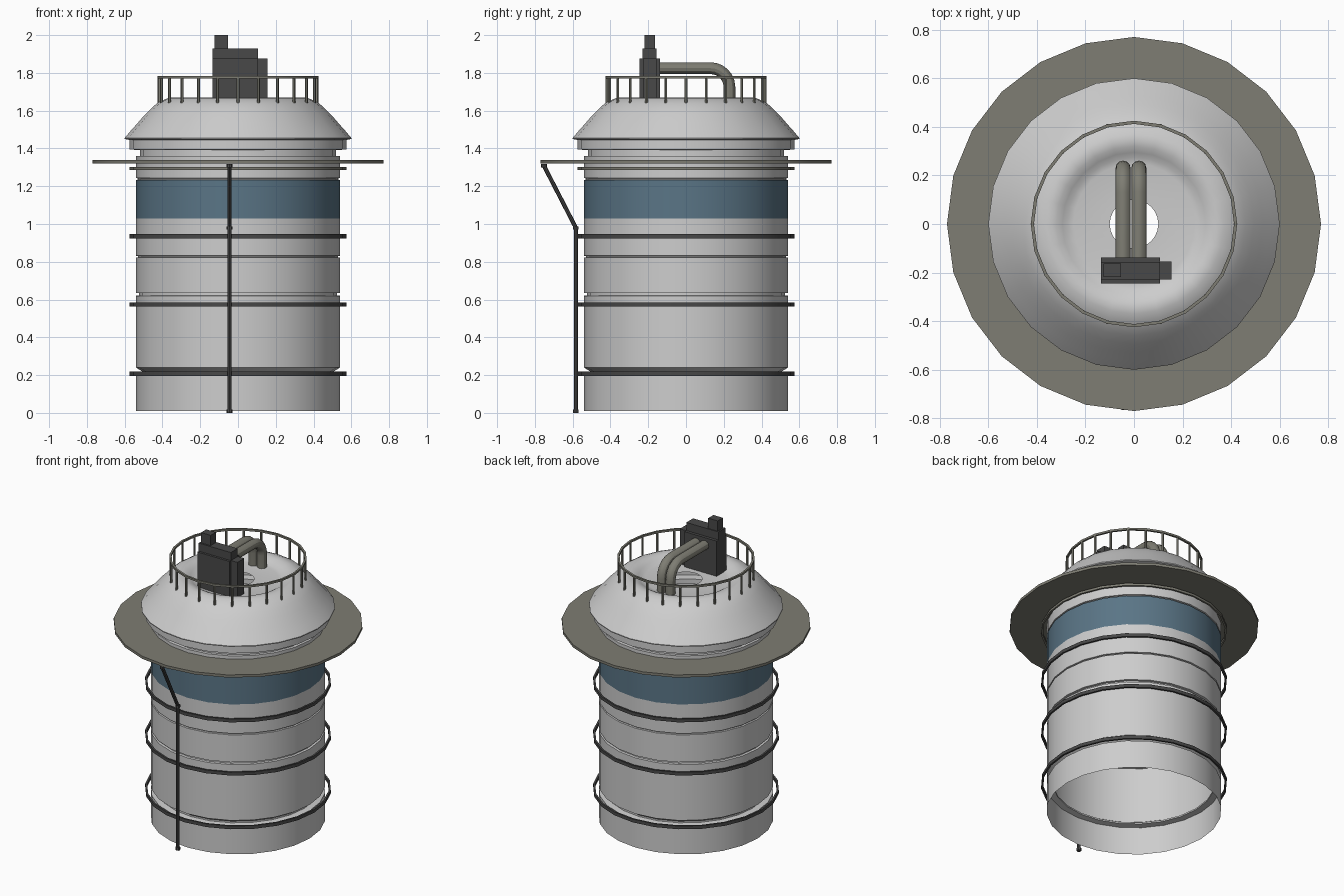
import bpy, math

if "Cube" in bpy.data.objects:
    bpy.data.objects.remove(bpy.data.objects["Cube"])

N = 24  # sides of every round part


def material(name, rgb):
    m = bpy.data.materials.new(name)
    lin = [((c / 255 + 0.055) / 1.055) ** 2.4 for c in rgb]
    m.diffuse_color = (*lin, 1)
    m.use_nodes = True
    m.node_tree.nodes["Principled BSDF"].inputs["Base Color"].default_value = m.diffuse_color
    return m


PALE = material("pale_grey", (205, 205, 205))
BLUE = material("slate_blue", (90, 117, 134))
OLIVE = material("olive_grey", (126, 125, 115))
DARK = material("dark_grey", (72, 72, 72))


def finish(ob, smooth=True):
    bpy.ops.object.select_all(action='DESELECT')
    ob.select_set(True)
    bpy.context.view_layer.objects.active = ob
    if smooth:
        bpy.ops.object.shade_smooth_by_angle(angle=math.radians(30))
    return ob


def mesh_object(name, verts, faces, mats, smooth=True):
    me = bpy.data.meshes.new(name)
    me.from_pydata(verts, [], faces)
    for m in mats:
        me.materials.append(m)
    ob = bpy.data.objects.new(name, me)
    bpy.context.collection.objects.link(ob)
    return finish(ob, smooth)


def lathe(name, profile, mats, closed=False):
    """Revolve (radius, z) points around the z axis."""
    verts = [(r * math.cos(2 * math.pi * j / N), r * math.sin(2 * math.pi * j / N), z)
             for r, z in profile for j in range(N)]
    k = len(profile)
    faces = []
    for i in range(k if closed else k - 1):
        a, b = i * N, ((i + 1) % k) * N
        for j in range(N):
            n = (j + 1) % N
            faces.append((a + j, a + n, b + n, b + j))
    return mesh_object(name, verts, faces, mats)


def band(name, r0, r1, z0, z1, mat):
    return lathe(name, [(r0, z0), (r1, z0), (r1, z1), (r0, z1)], [mat], True)


def tube(name, pts, radius, mat, sides=8):
    cu = bpy.data.curves.new(name, 'CURVE')
    cu.dimensions = '3D'
    cu.bevel_depth = radius
    cu.bevel_resolution = max(0, sides // 2 - 2)
    cu.use_fill_caps = True
    sp = cu.splines.new('POLY')
    sp.points.add(len(pts) - 1)
    for p, co in zip(sp.points, pts):
        p.co = (*co, 1)
    cu.materials.append(mat)
    ob = bpy.data.objects.new(name, cu)
    bpy.context.collection.objects.link(ob)
    finish(ob, False)
    bpy.ops.object.convert(target='MESH')
    return finish(bpy.context.view_layer.objects.active)


def box(name, x0, x1, y0, y1, z0, z1, mat):
    v = [(x, y, z) for z in (z0, z1) for x, y in ((x0, y0), (x1, y0), (x1, y1), (x0, y1))]
    f = [(3, 2, 1, 0), (4, 5, 6, 7)] + [(i, (i + 1) % 4, (i + 1) % 4 + 4, i + 4) for i in range(4)]
    return mesh_object(name, v, f, [mat], False)


# Tank wall: open below, with grooves and a blue band
R = 0.54
wall = lathe("tank_wall", [
    (R, 0.01), (R, 0.20), (0.50, 0.205), (0.50, 0.215), (R, 0.24),
    (R, 0.62), (0.525, 0.622), (0.525, 0.634), (R, 0.636),
    (R, 0.822), (0.53, 0.824), (0.53, 0.83), (R, 0.832),
    (R, 1.03), (R, 1.233), (0.53, 1.235), (0.53, 1.241), (R, 1.243),
    (R, 1.36), (0.52, 1.36), (0.52, 1.392)], [PALE, BLUE])
for p in wall.data.polygons:
    if 1.03 < p.center.z < 1.234 and abs(p.normal.z) < 0.3:
        p.material_index = 1

# Domed roof with collar, sunken floor and central opening
lathe("domed_roof", [
    (0.52, 1.392), (0.575, 1.394), (0.575, 1.445), (0.60, 1.45), (0.60, 1.456),
    (0.565, 1.497), (0.53, 1.536), (0.495, 1.577), (0.46, 1.612), (0.43, 1.638),
    (0.40, 1.655), (0.37, 1.667), (0.345, 1.67), (0.32, 1.665), (0.295, 1.652),
    (0.275, 1.64), (0.25, 1.635), (0.10, 1.635)], [PALE])

# Walkway and hoops
band("walkway", 0.54, 0.77, 1.32, 1.338, OLIVE)
band("walkway_support_hoop", 0.563, 0.575, 1.287, 1.303, OLIVE)
for i, z in enumerate((0.207, 0.573, 0.935)):
    band(f"hoop_{i + 1}", 0.563, 0.575, z - 0.011, z + 0.011, DARK)

# Roof railing
band("railing_top", 0.412, 0.425, 1.771, 1.784, OLIVE)
for i in range(N):
    a = 2 * math.pi * i / N
    x, y = 0.418 * math.cos(a), 0.418 * math.sin(a)
    tube(f"railing_post_{i + 1}", [(x, y, 1.638), (x, y, 1.773)], 0.008, OLIVE, 6)

# Roof machinery
box("machine_body", -0.135, 0.107, -0.245, -0.137, 1.63, 1.875, DARK)
box("machine_top", -0.135, 0.107, -0.23, -0.157, 1.87, 1.93, DARK)
box("machine_side", 0.10, 0.155, -0.228, -0.155, 1.63, 1.875, DARK)
box("machine_stack", -0.125, -0.053, -0.219, -0.163, 1.925, 2.0, DARK)

# Pair of bent pipes from the machine into the roof floor
for i, x in enumerate((-0.045, 0.02)):
    bend = [(x, 0.13 + 0.10 * math.sin(t), 1.725 + 0.10 * math.cos(t))
            for t in [math.pi / 2 * k / 6 for k in range(7)]]
    tube(f"pipe_{i + 1}", [(x, -0.14, 1.825)] + bend + [(x, 0.23, 1.63)], 0.031, OLIVE, 12)

# Drain pole with its slanted strut and joints
PX = -0.045
tube("pole", [(PX, -0.583, 0.0), (PX, -0.583, 0.98)], 0.011, DARK)
tube("pole_strut", [(PX, -0.583, 0.98), (PX, -0.752, 1.308)], 0.011, DARK)
for i, (y, z) in enumerate(((-0.583, 0.0), (-0.583, 0.97), (-0.752, 1.30))):
    tube(f"pole_joint_{i + 1}", [(PX, y, z), (PX, y, z + 0.018)], 0.015, DARK)
